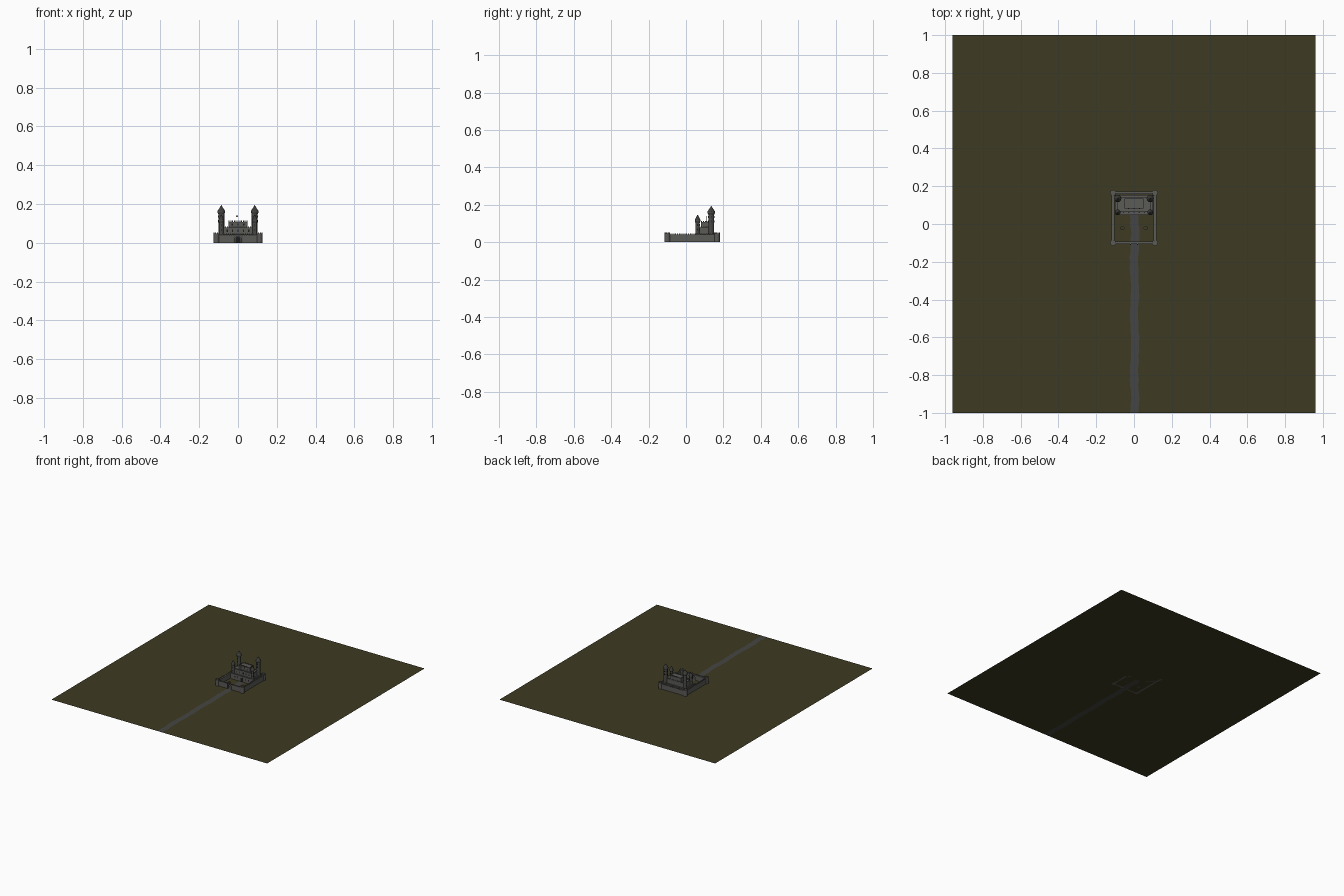
import bpy, bmesh, math, random
from mathutils import Matrix, Vector

if "Cube" in bpy.data.objects:
    bpy.data.objects.remove(bpy.data.objects["Cube"])

random.seed(4)


def mat(name, r, g, b):
    m = bpy.data.materials.new(name)
    m.diffuse_color = (r, g, b, 1)
    m.use_nodes = True
    m.node_tree.nodes["Principled BSDF"].inputs["Base Color"].default_value = m.diffuse_color
    return m


GRASS = mat("olive grass", 0.047, 0.044, 0.016)
PATH = mat("path grey", 0.060, 0.059, 0.057)
STONE = mat("stone", 0.105, 0.103, 0.097)
DARK = mat("dark stone", 0.070, 0.069, 0.064)
ROOF = mat("slate roof", 0.045, 0.045, 0.042)
BLACK = mat("opening black", 0.012, 0.011, 0.010)
GOLD = mat("flag yellow", 0.45, 0.38, 0.10)


def finish(bm, name, *mats):
    me = bpy.data.meshes.new(name)
    bmesh.ops.recalc_face_normals(bm, faces=bm.faces)
    bm.to_mesh(me)
    bm.free()
    ob = bpy.data.objects.new(name, me)
    for m in mats:
        me.materials.append(m)
    bpy.context.collection.objects.link(ob)
    return ob


def add_box(bm, x0, x1, y0, y1, z0, z1, rot=0, mi=0):
    c = Vector(((x0 + x1) / 2, (y0 + y1) / 2, (z0 + z1) / 2))
    m = Matrix.Translation(c) @ Matrix.Rotation(rot, 4, 'Z') @ Matrix.Diagonal((x1 - x0, y1 - y0, z1 - z0, 1))
    r = bmesh.ops.create_cube(bm, size=1, matrix=m)
    for f in {f for v in r['verts'] for f in v.link_faces}:
        f.material_index = mi


def add_cyl(bm, x, y, z0, z1, r0, r1, n=12, mi=0):
    r = bmesh.ops.create_cone(bm, cap_ends=True, segments=n, radius1=r0, radius2=r1, depth=z1 - z0,
                              matrix=Matrix.Translation((x, y, (z0 + z1) / 2)))
    for f in {f for v in r['verts'] for f in v.link_faces}:
        f.material_index = mi


def add_merlons(bm, x0, x1, y0, y1, z, t, w, h):
    """Evenly spaced merlons standing on the rim of a rectangle."""
    nx, ny = round((x1 - x0) / (2 * w)), round((y1 - y0) / (2 * w))
    for i in range(nx + 1):
        x = x0 + w / 2 + (x1 - x0 - w) * i / nx
        for a in (y0, y1 - t):
            add_box(bm, x - w / 2, x + w / 2, a, a + t, z, z + h)
    for j in range(1, ny):
        y = y0 + w / 2 + (y1 - y0 - w) * j / ny
        for a in (x0, x1 - t):
            add_box(bm, a, a + t, y - w / 2, y + w / 2, z, z + h)


def tier(name, x, y0, y1, z0, z1, rim):
    """Keep storey with crenellated rim."""
    bm = bmesh.new()
    add_box(bm, -x, x, y0, y1, z0, z1)
    if rim:
        add_merlons(bm, -x, x, y0, y1, z1, 0.004, 0.005, rim)
    return finish(bm, name, STONE)


# ground with the winding path cut into it as a strip of faces
bm = bmesh.new()
N = 42
rows = []
for i in range(N + 1):
    y = -1 + 1.05 * i / N
    mid = 0.003 + 0.003 * math.sin(i * 0.55)
    l = mid - 0.022 + random.uniform(-0.003, 0.003)
    r = mid + 0.022 + random.uniform(-0.003, 0.003)
    rows.append([bm.verts.new((x, y, 0)) for x in (-0.96, l, r, 0.96)])
for a, b in zip(rows, rows[1:]):
    for k in range(3):
        f = bm.faces.new((a[k], a[k + 1], b[k + 1], b[k]))
        f.material_index = int(k == 1)
back = [bm.verts.new((x, 1, 0)) for x in (0.96, -0.96)]
bm.faces.new(rows[-1] + back)
finish(bm, "ground_with_path", GRASS, PATH)

# curtain wall: front has an arched gateway
WX, WY0, WY1, T, H = 0.111, -0.100, 0.166, 0.007, 0.040
bm = bmesh.new()
arch = [(0.015 * math.cos(a), 0.02 + 0.013 * math.sin(a)) for a in [math.pi * k / 8 for k in range(9)]]
outline = [(-WX, 0), (-WX, H), (WX, H), (WX, 0), (0.015, 0)] + arch + [(-0.015, 0)]
face = bm.faces.new([bm.verts.new((x, WY0 - T, z)) for x, z in outline])
ext = bmesh.ops.extrude_face_region(bm, geom=[face])
bmesh.ops.translate(bm, vec=(0, 2 * T, 0), verts=[g for g in ext['geom'] if isinstance(g, bmesh.types.BMVert)])
finish(bm, "front_wall", STONE)

bm = bmesh.new()
add_box(bm, -WX, WX, WY1 - T, WY1 + T, 0, H)
for s in (-1, 1):
    add_box(bm, s * WX - T, s * WX + T, WY0, WY1, 0, H)
finish(bm, "side_and_back_walls", STONE)

bm = bmesh.new()
add_merlons(bm, -WX - T, WX + T, WY0 - T, WY1 + T, H, 0.004, 0.005, 0.005)
finish(bm, "wall_merlons", STONE)

# gate trim: raised stone posts beside the arch
bm = bmesh.new()
for s in (-1, 1):
    add_box(bm, s * 0.019 - 0.003, s * 0.019 + 0.003, WY0 - T - 0.003, WY0 - T + 0.001, 0, H + 0.005)
finish(bm, "gate_posts", DARK)

# round corner towers of the wall
bm = bmesh.new()
for x in (-WX, WX):
    for y in (WY0, WY1):
        add_cyl(bm, x, y, 0, 0.047, 0.0155, 0.0155, 16)
        for k in range(8):
            a = math.tau * (k + 0.5) / 8
            cx, cy = x + 0.0133 * math.cos(a), y + 0.0133 * math.sin(a)
            add_box(bm, cx - 0.002, cx + 0.002, cy - 0.003, cy + 0.003, 0.047, 0.052, a)
finish(bm, "corner_towers", STONE)

# keep in three storeys
tier("keep_base", 0.100, 0.048, 0.153, 0, 0.043, 0.004)
tier("keep_middle", 0.087, 0.063, 0.139, 0.043, 0.079, 0.005)
tier("keep_top", 0.049, 0.081, 0.135, 0.079, 0.108, 0.006)


def tower_pair(name, x, y, r, eave, zc, apex):
    """Mirrored pair of round towers with collar and pointed roof."""
    bm = bmesh.new()
    for s in (-1, 1):
        add_cyl(bm, s * x, y, 0, zc, r, r, 12)
        add_cyl(bm, s * x, y, zc - 0.016, zc - 0.008, r, eave, 12)
        add_cyl(bm, s * x, y, zc - 0.008, zc, eave, eave, 12)
        add_cyl(bm, s * x, y, zc, apex, eave, 0.0005, 12, 1)
        # slit windows on each side
        for z in (zc - 0.034, zc - 0.058):
            add_box(bm, s * x - 0.002, s * x + 0.002, y - r - 0.001, y + r + 0.001, z, z + 0.011, 0, 2)
            add_box(bm, s * x - r - 0.001, s * x + r + 0.001, y - 0.002, y + 0.002, z, z + 0.011, 0, 2)
    finish(bm, name, DARK, ROOF, BLACK)


tower_pair("tall_rear_towers", 0.086, 0.135, 0.0155, 0.0195, 0.164, 0.194)
tower_pair("short_front_towers", 0.086, 0.062, 0.0115, 0.0150, 0.119, 0.147)

# keep door and windows as thin plates
bm = bmesh.new()
pts = [(0.012, 0)] + [(0.012 * math.cos(a), 0.02 + 0.011 * math.sin(a))
                      for a in [math.pi * k / 8 for k in range(9)]] + [(-0.012, 0)]
door = bm.faces.new([bm.verts.new((x, 0.0470, z)) for x, z in pts])
ext = bmesh.ops.extrude_face_region(bm, geom=[door])
bmesh.ops.translate(bm, vec=(0, 0.002, 0), verts=[g for g in ext['geom'] if isinstance(g, bmesh.types.BMVert)])
finish(bm, "keep_door", BLACK)

bm = bmesh.new()
for x in (-0.06, -0.035, 0.035, 0.06):
    add_box(bm, x - 0.003, x + 0.003, 0.0472, 0.049, 0.018, 0.031)
for x in (-0.055, -0.028, 0, 0.028, 0.055):
    add_box(bm, x - 0.003, x + 0.003, 0.0622, 0.064, 0.055, 0.068)
for x in (-0.03, 0, 0.03):
    add_box(bm, x - 0.003, x + 0.003, 0.0802, 0.082, 0.088, 0.100)
finish(bm, "keep_windows", BLACK)

# courtyard wells
bm = bmesh.new()
for x in (-0.062, 0.062):
    add_cyl(bm, x, -0.022, 0, 0.010, 0.011, 0.011, 10)
    add_cyl(bm, x, -0.022, 0.010, 0.0105, 0.008, 0.008, 10, 1)
finish(bm, "courtyard_wells", DARK, GRASS)

# flag on the keep
bm = bmesh.new()
add_cyl(bm, 0, 0.108, 0.108, 0.141, 0.001, 0.001, 6)
add_box(bm, -0.010, 0, 0.1076, 0.1084, 0.132, 0.140, 0, 1)
finish(bm, "flagpole", DARK, GOLD)
